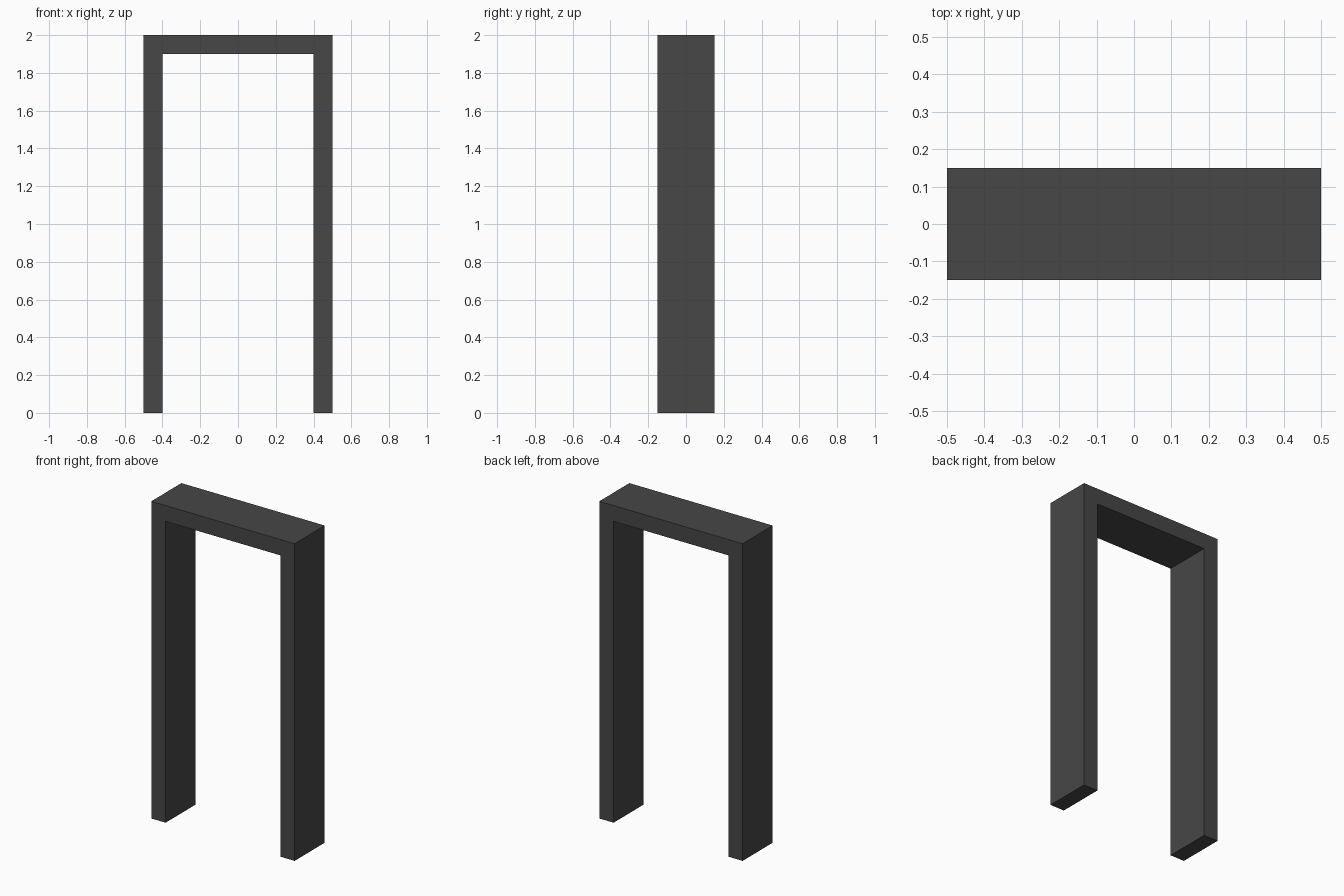
import bpy
import bmesh

cube = bpy.data.objects.get("Cube")
if cube:
    bpy.data.objects.remove(cube, do_unlink=True)

WIDTH, DEPTH, HEIGHT, THICK = 1.0, 0.3, 2.0, 0.1

# Dark grey finish
grey = bpy.data.materials.new("dark_grey")
grey.use_nodes = True
colour = (0.063, 0.063, 0.063, 1.0)
grey.diffuse_color = colour
grey.node_tree.nodes["Principled BSDF"].inputs["Base Color"].default_value = colour

# Door frame: an arch-shaped profile extruded from front to back
outer, inner = WIDTH / 2, WIDTH / 2 - THICK
profile = [(-outer, 0), (-inner, 0), (-inner, HEIGHT - THICK), (inner, HEIGHT - THICK),
           (inner, 0), (outer, 0), (outer, HEIGHT), (-outer, HEIGHT)]

bm = bmesh.new()
front = bm.faces.new([bm.verts.new((x, -DEPTH / 2, z)) for x, z in profile])
result = bmesh.ops.extrude_face_region(bm, geom=[front], use_keep_orig=True)
back_verts = [v for v in result["geom"] if isinstance(v, bmesh.types.BMVert)]
bmesh.ops.translate(bm, verts=back_verts, vec=(0, DEPTH, 0))
bmesh.ops.recalc_face_normals(bm, faces=bm.faces)

mesh = bpy.data.meshes.new("door_frame")
bm.to_mesh(mesh)
bm.free()
mesh.materials.append(grey)
frame = bpy.data.objects.new("door_frame", mesh)
bpy.context.collection.objects.link(frame)
